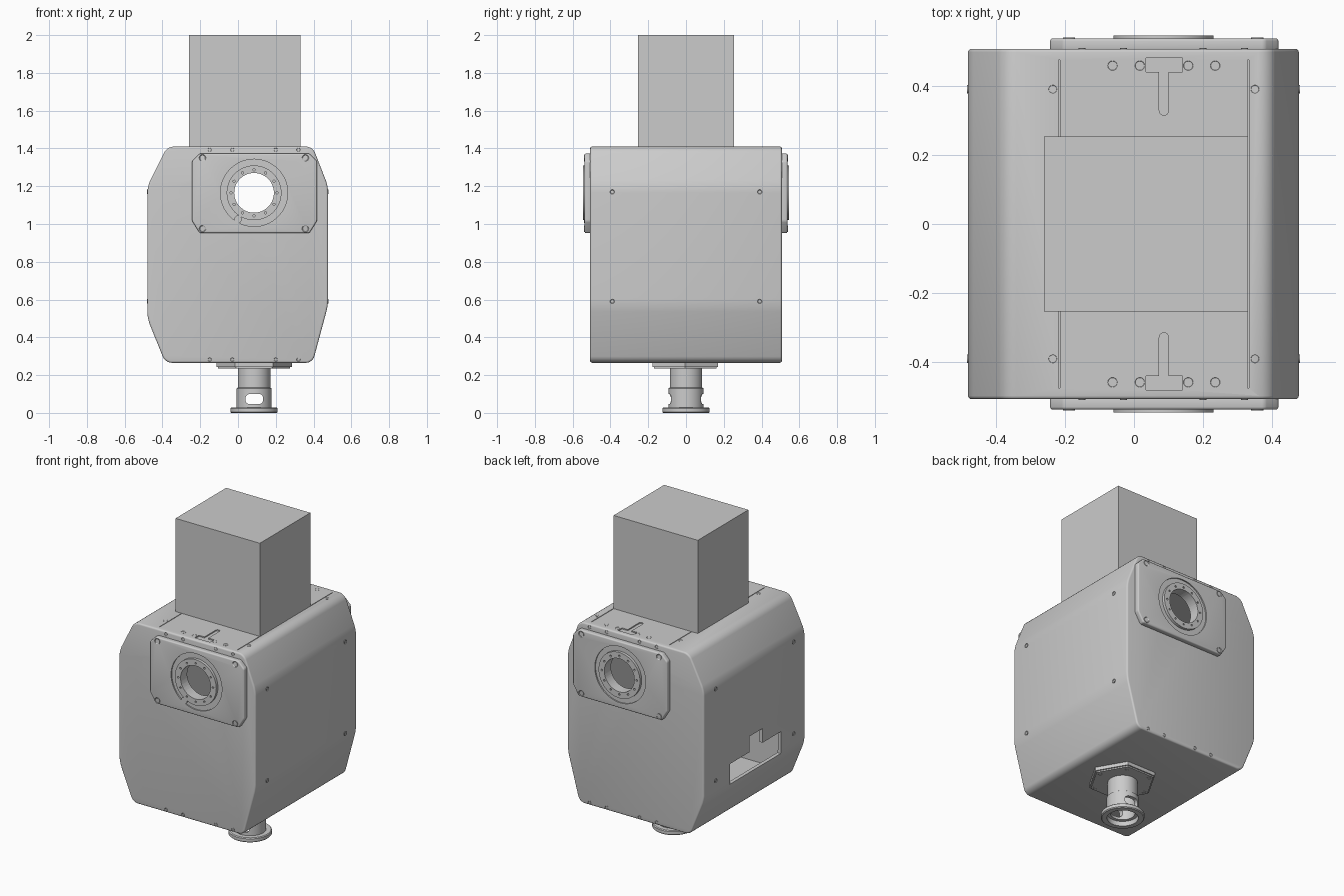
import bpy, bmesh, math
from mathutils import Vector, Matrix

if "Cube" in bpy.data.objects:
    bpy.data.objects.remove(bpy.data.objects["Cube"], do_unlink=True)

grey = bpy.data.materials.new("mid grey metal")
grey.use_nodes = True
GREY = (0.6, 0.6, 0.6, 1)
grey.diffuse_color = GREY
grey.node_tree.nodes["Principled BSDF"].inputs["Base Color"].default_value = GREY

X, Y, Z = Vector((1, 0, 0)), Vector((0, 1, 0)), Vector((0, 0, 1))
CX = 0.085                # shared centre of port and foot
PORT = (CX, 1.165)        # port centre in x, z


def cyl(bm, base, direction, r, height, n=40):
    """Cylinder from a base point along a direction."""
    d = Vector(direction)
    m = (Matrix.Translation(Vector(base) + d * height / 2)
         @ d.to_track_quat('Z', 'Y').to_matrix().to_4x4())
    return bmesh.ops.create_cone(bm, cap_ends=True, segments=n, radius1=r,
                                 radius2=r, depth=height, matrix=m)["verts"]


def box(bm, lo, hi):
    lo, hi = Vector(lo), Vector(hi)
    m = Matrix.Translation((lo + hi) / 2) @ Matrix.Diagonal((*(hi - lo), 1))
    bmesh.ops.create_cube(bm, size=1, matrix=m)


def screw(bm, pos, direction, r):
    """Low fastener head with a sunken middle."""
    d = Vector(direction)
    verts = cyl(bm, Vector(pos) - d * 0.008, d, r, 0.011, 16)
    bm.normal_update()
    cap = [f for f in {f for v in verts for f in v.link_faces}
           if f.normal.dot(d) > 0.9]
    bmesh.ops.inset_region(bm, faces=cap, thickness=r * 0.4, depth=0)
    bmesh.ops.translate(bm, verts=cap[0].verts, vec=d * -0.006)


def slab(bm, pts, y0, y1, corner=0, rim=0):
    """Extrude an x, z outline along y, rounding corners and end rims."""
    f = bm.faces.new([bm.verts.new((x, y0, z)) for x, z in pts])
    ext = bmesh.ops.extrude_face_region(bm, geom=[f])["geom"]
    bmesh.ops.translate(bm, verts=[v for v in ext if isinstance(v, bmesh.types.BMVert)],
                        vec=(0, y1 - y0, 0))
    bmesh.ops.recalc_face_normals(bm, faces=bm.faces)

    def along(e):
        return abs(e.verts[0].co.y - e.verts[1].co.y) > 1e-4
    if corner:
        bmesh.ops.bevel(bm, geom=[e for e in bm.edges if along(e)], offset=corner,
                        segments=5, profile=0.5, affect='EDGES')
    if rim:
        bmesh.ops.bevel(bm, geom=[e for e in bm.edges if not along(e)], offset=rim,
                        segments=3, profile=0.5, affect='EDGES')


def finish(name, bm, smooth=True):
    bmesh.ops.recalc_face_normals(bm, faces=bm.faces)
    me = bpy.data.meshes.new(name)
    bm.to_mesh(me)
    bm.free()
    me.materials.append(grey)
    ob = bpy.data.objects.new(name, me)
    bpy.context.collection.objects.link(ob)
    if smooth:
        shade(ob)
    return ob


def shade(ob):
    bpy.ops.object.select_all(action='DESELECT')
    ob.select_set(True)
    bpy.context.view_layer.objects.active = ob
    bpy.ops.object.shade_smooth_by_angle(angle=math.radians(32))


def height(me):
    return max((v.co.z for v in me.vertices), default=0)


def cut(ob, bm):
    """Subtract a cutter with the first solver that gives a sound result."""
    cutter = finish("cutter", bm, smooth=False)
    cutter.hide_render = True
    mod = ob.modifiers.new("cut", 'BOOLEAN')
    mod.operation, mod.object = 'DIFFERENCE', cutter
    for solver in ('EXACT', 'MANIFOLD', 'FLOAT'):
        mod.solver = solver
        graph = bpy.context.evaluated_depsgraph_get()
        me = bpy.data.meshes.new_from_object(ob.evaluated_get(graph))
        if (len(me.polygons) > len(ob.data.polygons)
                and abs(height(me) - height(ob.data)) < 1e-3):
            ob.data = me
            break
    ob.modifiers.remove(mod)
    bpy.data.objects.remove(cutter, do_unlink=True)
    shade(ob)


def mirror_y(ob):
    mod = ob.modifiers.new("back copy", 'MIRROR')
    mod.use_axis = (False, True, False)


# Housing: hollow shell with slanted corners
outline = [(-0.375, 1.41), (-0.48, 1.2), (-0.48, 0.5), (-0.385, 0.265),
           (0.395, 0.265), (0.477, 0.57), (0.477, 1.2), (0.395, 1.41)]
bm = bmesh.new()
slab(bm, outline, -0.507, 0.507, 0.035, 0.01)
housing = finish("housing", bm)

bm = bmesh.new()
slab(bm, [(x * 0.955, 0.8375 + (z - 0.8375) * 0.96) for x, z in outline],
     -0.485, 0.485, 0.03)
cut(housing, bm)

# Port opening through front and back
bm = bmesh.new()
cyl(bm, (PORT[0], -0.7, PORT[1]), Y, 0.115, 1.4)
cut(housing, bm)

# Stepped connector window in the right wall
bm = bmesh.new()
window = [(-0.265, 0.51), (0.245, 0.51), (0.245, 0.64), (0.05, 0.64),
          (0.05, 0.74), (-0.08, 0.74), (-0.08, 0.65), (-0.265, 0.65)]
slab(bm, window, -0.1, 0.1)
bm.transform(Matrix.Translation((-0.48, 0, 0)) @ Matrix.Rotation(math.pi / 2, 4, 'Z'))
cut(housing, bm)

# Roof seams
for x in (-0.216, 0.33):
    bm = bmesh.new()
    box(bm, (x - 0.002, -0.475, 1.402), (x + 0.002, 0.475, 1.45))
    cut(housing, bm)

# T-shaped roof recesses with a rounded stem end
tee = [(0.073, 0.44), (0.035, 0.44), (0.035, 0.48), (0.14, 0.48), (0.14, 0.44), (0.1, 0.44)]
tee += [(0.0865 + 0.0135 * math.cos(a), 0.328 - 0.0135 * math.sin(a))
        for a in (math.pi * i / 8 for i in range(9))]
for s in (-1, 1):
    bm = bmesh.new()
    slab(bm, [(x, s * y) for x, y in tee], 1.403, 1.45)
    for v in bm.verts:
        v.co.yz = v.co.zy
    cut(housing, bm)

# Tall box on the roof
bm = bmesh.new()
box(bm, (-0.26, -0.253, 1.405), (0.33, 0.253, 2.0))
finish("top_box", bm, smooth=False)

# Port plate with clipped corners, mirrored to the back
bm = bmesh.new()
x0, x1, z0, z1, c = -0.243, 0.418, 0.952, 1.373, 0.04
slab(bm, [(x0 + c, z0), (x1 - c, z0), (x1, z0 + 1.6 * c), (x1, z1 - c), (x1 - c, z1),
          (x0 + c, z1), (x0, z1 - c), (x0, z0 + 1.6 * c)], -0.537, -0.5, 0.008, 0.008)
plate = finish("port_plate", bm)
for r, depth in ((0.115, 0.3), (0.178, 0.171)):
    bm = bmesh.new()
    cyl(bm, (PORT[0], -0.7, PORT[1]), Y, r, depth, 64)
    cut(plate, bm)
mirror_y(plate)

# Bolted port ring
bm = bmesh.new()
cyl(bm, (PORT[0], -0.546, PORT[1]), Y, 0.145, 0.066, 64)
ring = finish("port_ring", bm)
bm = bmesh.new()
cyl(bm, (PORT[0], -0.6, PORT[1]), Y, 0.105, 0.2, 64)
for i in range(12):
    a = math.tau * i / 12
    cyl(bm, (PORT[0] + 0.122 * math.cos(a), -0.6, PORT[1] + 0.122 * math.sin(a)),
        Y, 0.006, 0.065, 12)
cut(ring, bm)
mirror_y(ring)

# Fasteners on plate, front, roof and sides
bm = bmesh.new()
for x in (-0.188, 0.357):
    for z in (0.975, 1.35):
        screw(bm, (x, -0.537, z), -Y, 0.018)
for x in (-0.15, -0.03, 0.2, 0.32):
    for z in (0.282, 1.393):
        screw(bm, (x, -0.506, z), -Y, 0.01)
for x in (-0.062, 0.017, 0.157, 0.235):
    screw(bm, (x, -0.458, 1.408), Z, 0.014)
for x in (-0.235, 0.35):
    screw(bm, (x, -0.39, 1.408), Z, 0.012)
for side, wall in ((X, 0.477), (-X, 0.48)):
    for z in (0.59, 1.17):
        screw(bm, side * wall - Y * 0.39 + Z * z, side, 0.012)
mirror_y(finish("fasteners", bm))

bm = bmesh.new()
cyl(bm, (0.0, -0.54, 1.025), Y, 0.02, 0.025, 20)
finish("port_pin", bm)

# Hexagonal mount below the housing
bm = bmesh.new()
hexagon = cyl(bm, (0, 0, 0.235), Z, 0.2, 0.04, 6)
turn = Matrix.Rotation(math.pi / 6 if max(v.co.x for v in hexagon) < 0.19 else 0, 4, 'Z')
bm.transform(Matrix.Translation((CX, -0.005, 0)) @ turn)
low = [e for e in bm.edges if all(v.co.z < 0.24 for v in e.verts)]
bmesh.ops.bevel(bm, geom=low, offset=0.008, segments=2, affect='EDGES')
for i in range(6):
    a = math.tau * i / 6
    screw(bm, (CX + 0.165 * math.cos(a), 0.165 * math.sin(a) - 0.005, 0.237), -Z, 0.012)
finish("hex_mount", bm)

# Hollow foot tube turned from a profile
profile = [(0, 0.2), (0.07, 0.2), (0.07, 0.03), (0.09, 0.03), (0.09, 0), (0.12, 0),
           (0.125, 0.005), (0.125, 0.024), (0.12, 0.029), (0.092, 0.029),
           (0.092, 0.13), (0.086, 0.134), (0.086, 0.24), (0, 0.24)]
bm = bmesh.new()
vs = [bm.verts.new((r, 0, z)) for r, z in profile]
es = [bm.edges.new(p) for p in zip(vs, vs[1:])]
bmesh.ops.spin(bm, geom=vs + es, cent=(0, 0, 0), axis=Z, angle=math.tau, steps=48)
bmesh.ops.remove_doubles(bm, verts=bm.verts, dist=1e-4)
bm.transform(Matrix.Translation((CX, 0, 0)))
foot = finish("foot_tube", bm)

# Rounded slot through the foot
bm = bmesh.new()
slab(bm, [(0.04, 0.046), (0.133, 0.046), (0.133, 0.1), (0.04, 0.1)], -0.2, 0.2, 0.022)
cut(foot, bm)

bpy.ops.object.select_all(action='DESELECT')
